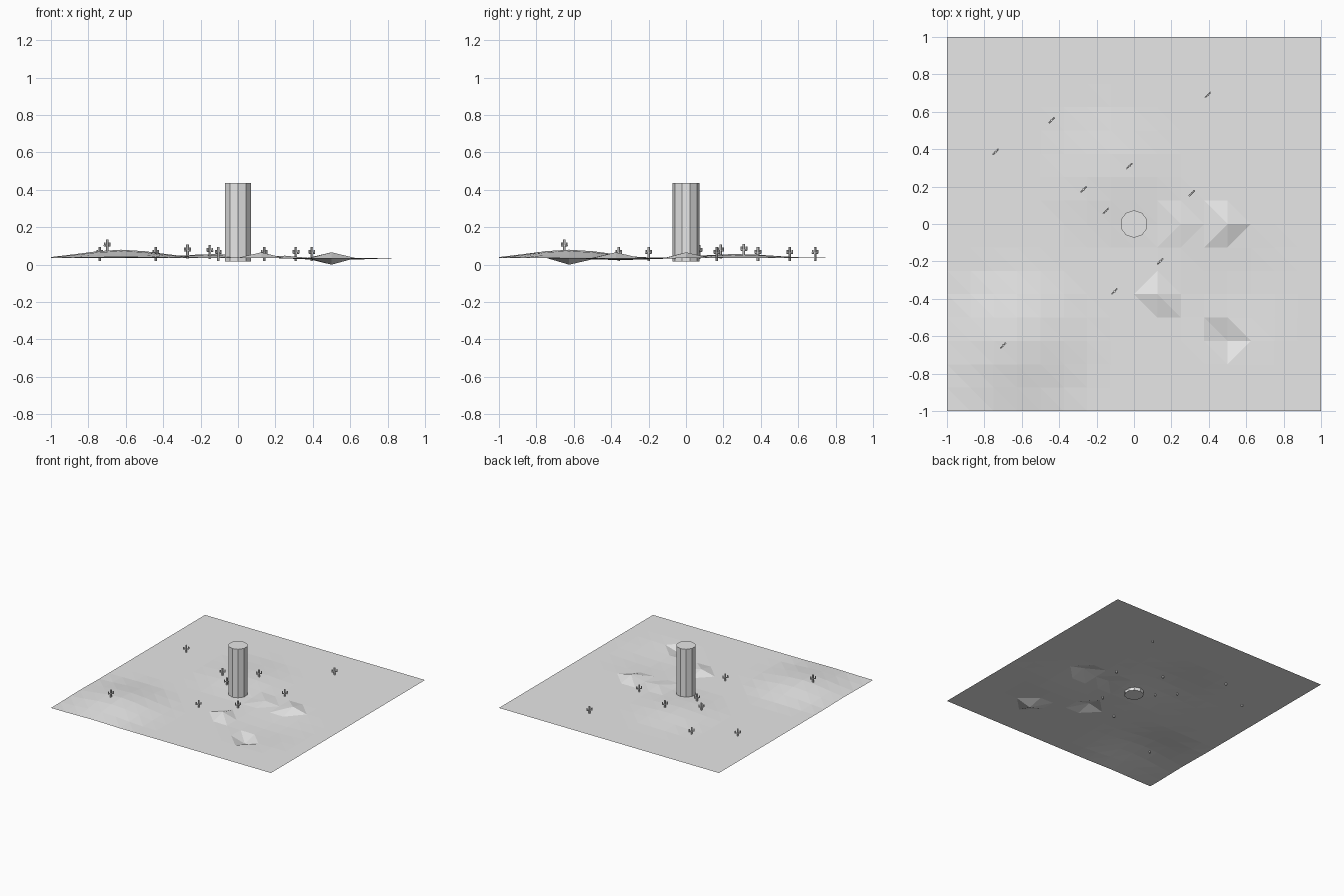
import bpy, bmesh, math
from mathutils import Vector, Matrix

if "Cube" in bpy.data.objects:
    bpy.data.objects.remove(bpy.data.objects["Cube"])

GROUND = 0.037
grey = bpy.data.materials.new("plain_grey")
grey.diffuse_color = (0.8, 0.8, 0.8, 1)
grey.use_nodes = True
grey.node_tree.nodes["Principled BSDF"].inputs["Base Color"].default_value = grey.diffuse_color


def finish(bm, name, loc=(0, 0, 0), turn=0):
    mesh = bpy.data.meshes.new(name)
    bm.to_mesh(mesh)
    bm.free()
    mesh.materials.append(grey)
    ob = bpy.data.objects.new(name, mesh)
    ob.location = loc
    ob.rotation_euler.z = turn
    bpy.context.collection.objects.link(ob)
    return ob


# broad soft mounds and dents: x, y, height, radius
SOFT = [(-0.625, -0.625, 0.043, 0.46), (-0.12, 0.27, 0.020, 0.42),
        (0.52, -0.35, -0.012, 0.42)]
# single pulled grid points: (x, y) -> height
SHARP = {(0.125, -0.375): 0.066, (0.5, 0.0): 0.066,
         (0.25, 0.0): 0.048, (0.5, -0.625): 0.0}


def height(x, y):
    if (x, y) in SHARP:
        return SHARP[x, y]
    z = GROUND
    for cx, cy, h, r in SOFT:
        t = max(0.0, 1 - math.hypot(x - cx, y - cy) / r)
        z += h * t * t * (3 - 2 * t)
    return z


# ground: 16 x 16 grid, split along the less folded diagonal by quarter
N, STEP = 16, 0.125
bm = bmesh.new()
rows = [[bm.verts.new((-1 + i * STEP, -1 + j * STEP,
                       height(-1 + i * STEP, -1 + j * STEP)))
         for i in range(N + 1)] for j in range(N + 1)]
RISING = {(8, 5), (12, 2), (11, 7), (12, 7), (9, 7), (10, 7)}
for j in range(N):
    for i in range(N):
        a, b = rows[j][i], rows[j][i + 1]
        c, d = rows[j + 1][i + 1], rows[j + 1][i]
        if (i, j) in RISING:
            tris = (a, b, c), (a, c, d)
        else:
            tris = (a, b, d), (b, c, d)
        for tri in tris:
            bm.faces.new(tri)
finish(bm, "ground")

# tower: ten-sided column
bm = bmesh.new()
bmesh.ops.create_cone(bm, cap_ends=True, segments=10, radius1=0.0735,
                      radius2=0.0735, depth=0.42,
                      matrix=Matrix.Rotation(math.pi / 2, 4, "Z"))
top = max(bm.verts, key=lambda v: v.co.y).co
if top.y < 0.073:
    bmesh.ops.rotate(bm, verts=bm.verts, cent=(0, 0, 0),
                     matrix=Matrix.Rotation(math.pi / 10, 3, "Z"))
finish(bm, "tower", (0, 0, 0.228))


def limb(bm, start, end, r):
    """Six-sided limb between two points."""
    s, e = Vector(start), Vector(end)
    turn = (e - s).to_track_quat("Z", "Y").to_matrix().to_4x4()
    bmesh.ops.create_cone(bm, cap_ends=True, segments=6, radius1=r, radius2=r,
                          depth=(e - s).length,
                          matrix=Matrix.Translation((s + e) / 2) @ turn)


# small cacti: stem with two upturned arms
CACTI = [(-0.74, 0.385), (-0.70, -0.65), (-0.27, 0.185), (-0.15, 0.07),
         (-0.025, 0.31), (0.31, 0.165), (0.395, 0.69), (-0.105, -0.36),
         (0.14, -0.20), (-0.44, 0.555)]
for n, (x, y) in enumerate(CACTI):
    bm = bmesh.new()
    limb(bm, (0, 0, -0.017), (0, 0, 0.057), 0.007)
    for s in (-1, 1):
        limb(bm, (0, 0, 0.025), (s * 0.021, 0, 0.025), 0.005)
        limb(bm, (s * 0.018, 0, 0.022), (s * 0.018, 0, 0.042), 0.005)
    finish(bm, f"cactus_{n + 1}", (x, y, height(x, y)), math.radians(45))
